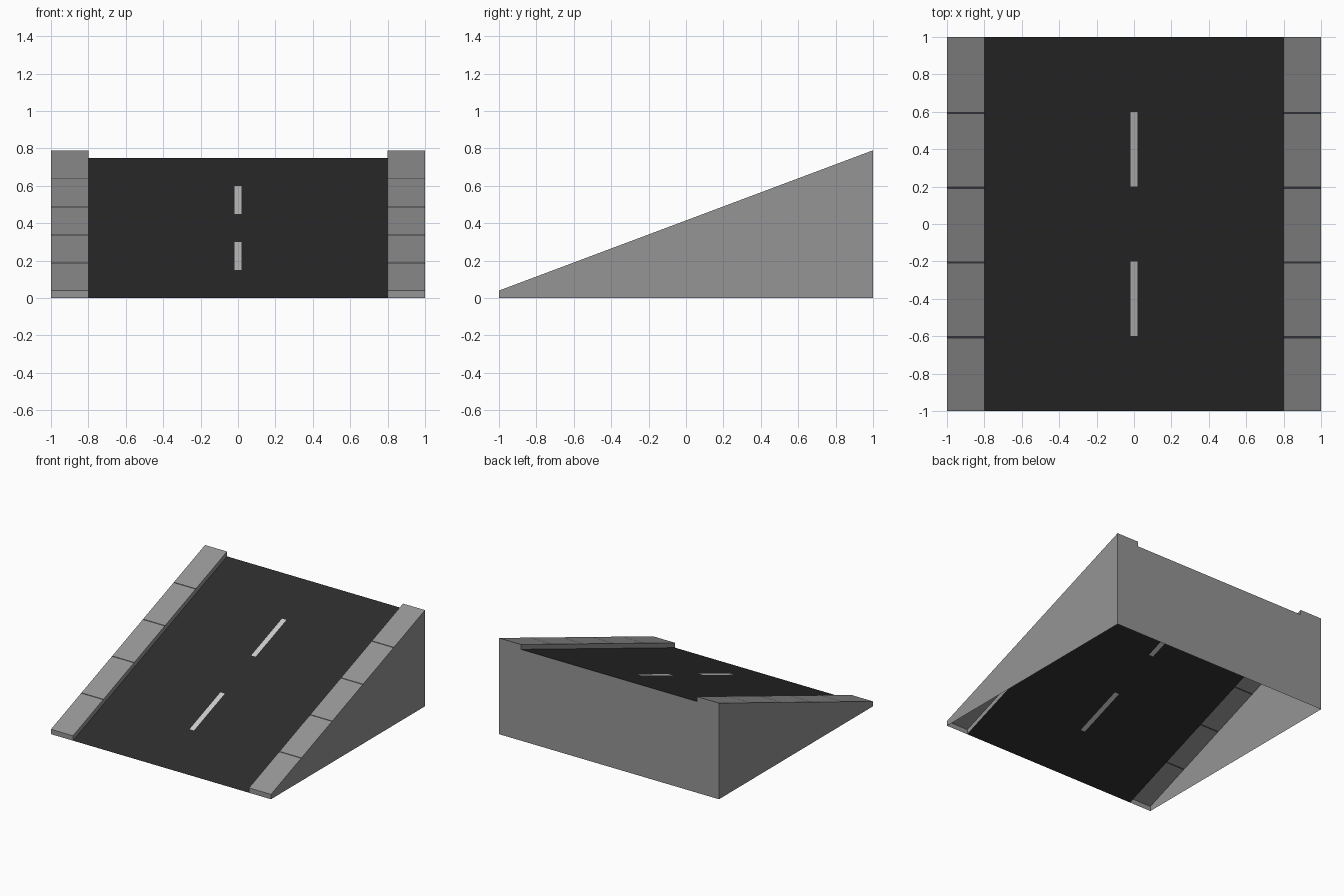
import bpy, bmesh

if "Cube" in bpy.data.objects:
    bpy.data.objects.remove(bpy.data.objects["Cube"])

SLOPE = 0.375
CURB = 0.04


def road_z(y):
    return SLOPE * (y + 1)


def material(name, rgb):
    m = bpy.data.materials.new(name)
    m.diffuse_color = (*rgb, 1)
    m.use_nodes = True
    m.node_tree.nodes["Principled BSDF"].inputs["Base Color"].default_value = m.diffuse_color
    return m


asphalt = material("asphalt", (0.025, 0.025, 0.025))
paint = material("lane_paint", (0.8, 0.8, 0.8))
concrete = material("concrete", (0.3, 0.3, 0.3))
joint = material("joint", (0.05, 0.05, 0.055))


def make(name, polygons, mats):
    """Build one object from (points, material index) polygons."""
    bm = bmesh.new()
    for pts, mi in polygons:
        bm.faces.new([bm.verts.new(p) for p in pts]).material_index = mi
    bmesh.ops.remove_doubles(bm, verts=bm.verts, dist=1e-5)
    me = bpy.data.meshes.new(name)
    bm.to_mesh(me)
    bm.free()
    for m in mats:
        me.materials.append(m)
    ob = bpy.data.objects.new(name, me)
    bpy.context.collection.objects.link(ob)
    return ob


def slope_strip(x0, x1, y0, y1, lift=0):
    """Upward-facing rectangle lying on the slope."""
    return [(x0, y0, road_z(y0) + lift), (x1, y0, road_z(y0) + lift),
            (x1, y1, road_z(y1) + lift), (x0, y1, road_z(y1) + lift)]


# Road deck, with the painted dashes set into its middle column
ys = [-1, -0.6, -0.2, 0.2, 0.6, 1]
xs = [-0.8, -0.02, 0.02, 0.8]
deck = []
for j in range(5):
    for i in range(3):
        dash = i == 1 and j in (1, 3)
        deck.append((slope_strip(xs[i], xs[i + 1], ys[j], ys[j + 1]), int(dash)))
make("road_deck", deck, [asphalt, paint])

# Right curb: paving slabs and joints, front end, inner face, outer wall
curb = []
for j in range(5):
    end = ys[j + 1] - (0.012 if j < 4 else 0)
    curb.append((slope_strip(0.8, 1, ys[j], end, CURB), 0))
    if j < 4:
        curb.append((slope_strip(0.8, 1, end, ys[j + 1], CURB), 1))
top = road_z(1)
curb += [
    ([(0.8, -1, 0), (1, -1, 0), (1, -1, CURB), (0.8, -1, CURB)], 0),
    ([(0.8, -1, 0), (0.8, -1, CURB), (0.8, 1, top + CURB), (0.8, 1, top)], 0),
    ([(1, -1, 0), (1, 1, 0), (1, 1, top + CURB), (1, -1, CURB)], 0),
]
right = make("curb_and_side_wall", curb, [concrete, joint])
mirror = right.modifiers.new("mirror", 'MIRROR')
mirror.use_axis[0] = True
mirror.use_mirror_merge = False

# Back wall, rising to curb height at both ends
make("back_wall", [([(1, 1, 0), (-1, 1, 0), (-1, 1, top + CURB), (-0.8, 1, top + CURB),
                     (-0.8, 1, top), (0.8, 1, top), (0.8, 1, top + CURB),
                     (1, 1, top + CURB)], 0)], [concrete])
